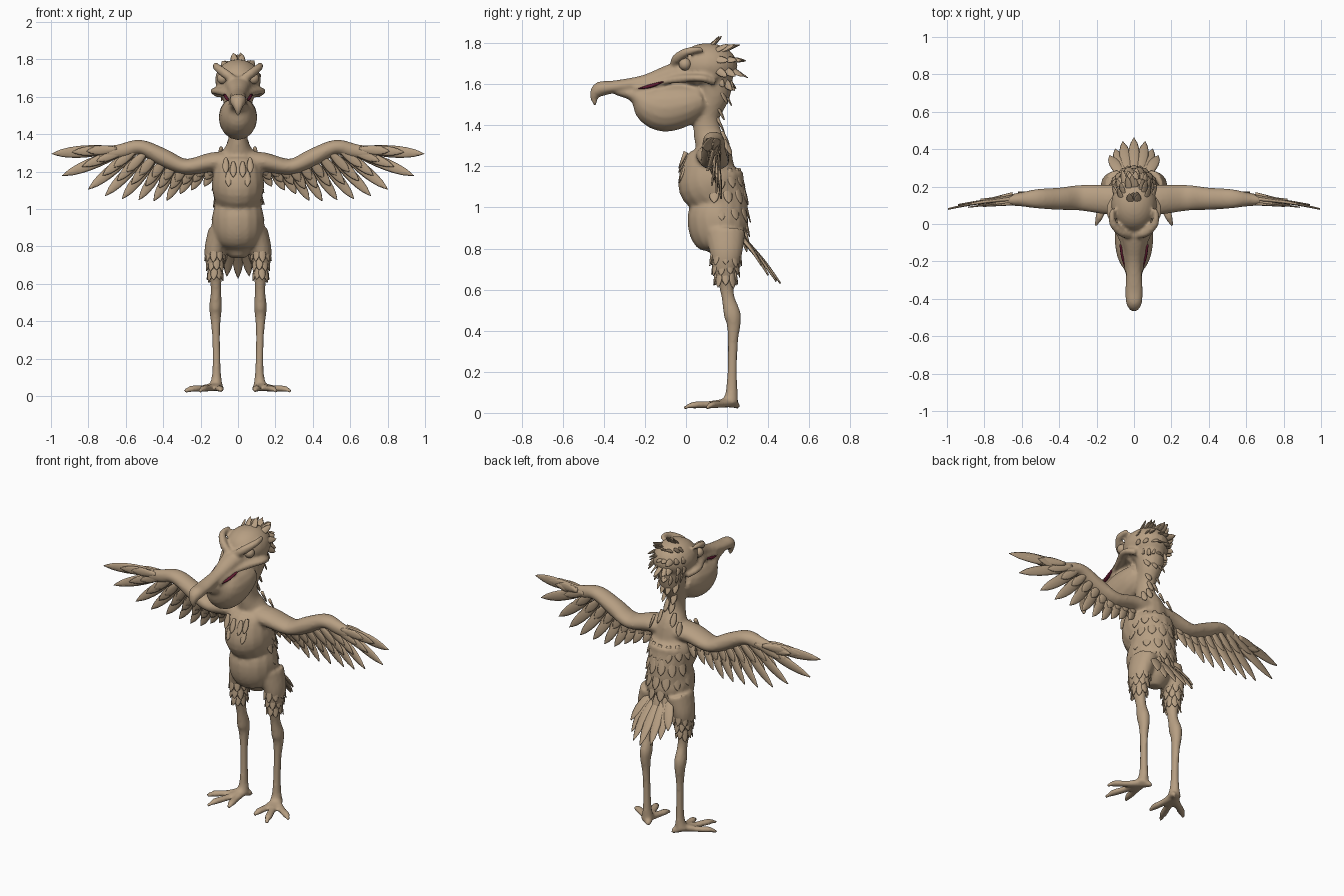
import bpy, bmesh, math, random
from mathutils import Vector, Matrix

random.seed(4)
cube = bpy.data.objects.get("Cube")
if cube:
    bpy.data.objects.remove(cube)

X, Y, Z = Vector((1, 0, 0)), Vector((0, 1, 0)), Vector((0, 0, 1))


def material(name, rgb):
    m = bpy.data.materials.new(name)
    m.use_nodes = True
    color = (*rgb, 1)
    m.diffuse_color = color
    m.node_tree.nodes["Principled BSDF"].inputs["Base Color"].default_value = color
    return m


tan = material("tan", (.47, .345, .225))
dark_red = material("dark red", (.12, .01, .03))


def finish(bm, name, mat=tan, mirror=False):
    bmesh.ops.recalc_face_normals(bm, faces=bm.faces[:])
    for f in bm.faces:
        f.smooth = True
    mesh = bpy.data.meshes.new(name)
    bm.to_mesh(mesh)
    bm.free()
    mesh.materials.append(mat)
    obj = bpy.data.objects.new(name, mesh)
    bpy.context.collection.objects.link(obj)
    if mirror:
        mod = obj.modifiers.new("mirror", "MIRROR")
        mod.use_mirror_merge = False
    return obj


def tube(bm, rows, side, n=16, steps=4):
    """Smooth loft through rows of x, y, z, radius along side, other radius."""
    rows = [Vector(r) for r in rows]
    path = []
    for i in range(len(rows) - 1):
        a, b = rows[i], rows[i + 1]
        before = rows[i - 1] if i else a
        after = rows[min(i + 2, len(rows) - 1)]
        for k in range(steps):
            t = k / steps
            path.append((b - before) * (t - 2 * t * t + t ** 3) / 2
                        + (after - a) * (t ** 3 - t * t) / 2
                        + a + (b - a) * (3 * t * t - 2 * t ** 3))
    path.append(rows[-1])
    points = [Vector(p[:3]) for p in path]
    rings = []
    for i, p in enumerate(path):
        along = (points[min(i + 1, len(path) - 1)] - points[max(i - 1, 0)]).normalized()
        u = (side - along * side.dot(along)).normalized()
        w = along.cross(u)
        ra, rb = max(p[3], .001), max(p[4], .001)
        rings.append([bm.verts.new(points[i] + u * ra * math.cos(q) + w * rb * math.sin(q))
                      for q in (math.tau * j / n for j in range(n))])
    for r, s in zip(rings, rings[1:]):
        for j in range(n):
            k = (j + 1) % n
            bm.faces.new((r[j], r[k], s[k], s[j]))
    bm.faces.new(rings[0])
    bm.faces.new(rings[-1])


def pair(bm, rows, side):
    for s in (1, -1):
        tube(bm, [(s * r[0], *r[1:]) for r in rows], side)


def blob(bm, center, radii):
    bmesh.ops.create_uvsphere(bm, u_segments=24, v_segments=16, radius=1,
                              matrix=Matrix.Translation(center) @ Matrix.Diagonal((*radii, 1)))


def feather(bm, base, tip, normal, width, thick=.009, bend=.0):
    base, tip = Vector(base), Vector(tip)
    along = tip - base
    side = along.cross(normal).normalized()
    rows = []
    for t, w in ((0, .5), (.3, .9), (.6, 1), (.85, .65), (1, .05)):
        p = base + along * t + Vector(normal) * bend * math.sin(math.pi * t)
        rows.append((*p, width * w, thick * (1 - .7 * t)))
    tube(bm, rows, side, n=8, steps=2)


# Body skin: torso and neck
bm = bmesh.new()
tube(bm, [(0, .18, .74, .04, .04), (0, .185, .80, .10, .09), (0, .165, .87, .135, .14),
          (0, .155, .95, .14, .148), (0, .165, 1.03, .125, .135), (0, .125, 1.12, .14, .165),
          (0, .115, 1.20, .13, .135), (0, .13, 1.28, .10, .09), (0, .105, 1.36, .055, .068),
          (0, .10, 1.45, .052, .065), (0, .135, 1.55, .075, .08), (0, .14, 1.64, .09, .09)], X)

# Head, brows and mouth corners
blob(bm, (0, .105, 1.69), (.122, .145, .11))
pair(bm, [(.02, -.06, 1.69, .02, .02), (.07, -.045, 1.725, .025, .022),
          (.115, .01, 1.76, .02, .02), (.115, .08, 1.77, .012, .012)], Z)
pair(bm, [(.10, .14, 1.61, .02, .02), (.125, .07, 1.63, .018, .025), (.085, -.03, 1.625, .02, .02),
          (.055, -.12, 1.61, .014, .014), (.038, -.25, 1.58, .012, .012)], Z)

# Hooked upper beak and throat pouch
tube(bm, [(0, .06, 1.64, .11, .06), (0, -.05, 1.655, .07, .05), (0, -.2, 1.61, .043, .036),
          (0, -.35, 1.587, .047, .031), (0, -.42, 1.575, .043, .037), (0, -.447, 1.54, .024, .022),
          (0, -.44, 1.495, .008, .008)], X)
tube(bm, [(0, .08, 1.53, .08, .07), (0, .01, 1.505, .1, .1), (0, -.1, 1.485, .102, .117),
          (0, -.18, 1.505, .087, .095), (0, -.25, 1.548, .05, .038), (0, -.34, 1.565, .035, .018)], X)

# Wing arms
pair(bm, [(.04, .13, 1.25, .085, .06), (.14, .13, 1.25, .08, .052), (.28, .14, 1.225, .07, .043),
          (.40, .135, 1.275, .06, .048), (.52, .135, 1.33, .052, .04), (.62, .13, 1.31, .035, .04),
          (.75, .12, 1.29, .018, .028)], Y)

# Legs
pair(bm, [(.09, .19, .88, .07, .10), (.122, .195, .78, .058, .08), (.125, .19, .70, .046, .06),
          (.12, .195, .63, .033, .038), (.118, .205, .56, .028, .032), (.12, .225, .48, .034, .042),
          (.12, .232, .43, .030, .034), (.118, .228, .34, .022, .025), (.115, .225, .2, .021, .024),
          (.115, .222, .1, .026, .03), (.118, .215, .045, .04, .04)], X)

# Toes
for x, y in ((.285, .10), (.205, -.01), (.09, .03), (.085, .255)):
    root, tip = Vector((.118, .21, .045)), Vector((x, y, .026))
    rows = []
    for t, lift, r in ((0, .006, .03), (.4, .004, .022), (.75, .008, .022), (.9, .004, .015), (1, -.004, .01)):
        p = root.lerp(tip, t)
        rows.append((p.x, p.y, p.z + lift, r, r * .8))
    pair(bm, rows, X + Y * .3)

body = finish(bm, "body")
remesh = body.modifiers.new("skin", "REMESH")
remesh.mode = "VOXEL"
remesh.voxel_size = .01
remesh.use_smooth_shade = True
relax = body.modifiers.new("relax", "SMOOTH")
relax.factor = .5
relax.iterations = 4

# Eyes
bm = bmesh.new()
blob(bm, (.083, -.005, 1.697), (.03, .03, .03))
finish(bm, "eyes", mirror=True)

# Mouth slits
bm = bmesh.new()
tube(bm, [(.044, -.23, 1.578, .003, .008), (.058, -.17, 1.592, .009, .012),
          (.07, -.11, 1.612, .003, .008)], Z)
finish(bm, "mouth_slits", dark_red, mirror=True)

# Wing feathers in three layers
tips = [(.995, 1.295), (.94, 1.178), (.80, 1.105), (.71, 1.07), (.62, 1.053), (.53, 1.048),
        (.45, 1.042), (.38, 1.045), (.31, 1.08), (.25, 1.1), (.18, 1.12)]
bm = bmesh.new()
for i, (x, z) in enumerate(tips):
    t = i / (len(tips) - 1)
    bx = .64 - .52 * t
    root = Vector((bx, .135, 1.23 + .09 * max(0, min(1, (bx - .28) / .25))))
    tip = Vector((x, .08 + .09 * min(1, t * 2.5), z))
    feather(bm, root, tip, Y, .032 - .008 * t, .014, .008)
    for reach, gap, width in ((.66, .018, .026), (.45, .032, .024)):
        for s in (1, -1):
            slide = X * (.02 * reach)
            feather(bm, root + Y * s * gap * .8 + slide, root.lerp(tip, reach) + Y * s * gap * .5 + slide,
                    Y, width, .010)
# Leading edge feathers at the hand
for x, z in ((.62, 1.345), (.72, 1.325), (.82, 1.305)):
    feather(bm, (x - .16, .135, z - .015), (x, .13, z), Y, .022, .018)
finish(bm, "wing_feathers", mirror=True)

# Tail feathers
bm = bmesh.new()
for x, y, z in ((0, .46, .63), (.06, .44, .64), (.10, .40, .67), (.13, .365, .72)):
    for s in (1, -1) if x else (1,):
        feather(bm, (s * x * .45, .24, .88), (s * x, y, z), Vector((s * x, .7, .6)), .03, .014, .012)
finish(bm, "tail_feathers")

# Back and flank feathers
bm = bmesh.new()
for row, z in enumerate((1.16, 1.08, 1.0, .93, .86)):
    for k in range(7):
        a = (k - 3 + .5 * (row % 2)) * .47
        out = Vector((math.sin(a), math.cos(a), 0))
        depth = .15 - .025 * max(0, (z - 1.05) / .1)
        p = Vector((out.x * .125, .148 + out.y * depth, z))
        length = random.uniform(.08, .11)
        feather(bm, p - out * .014 + Z * .03, p + out * .016 - Z * length * .7, out, .024, .009)
finish(bm, "back_feathers")

# Thigh feathers
bm = bmesh.new()
for row, z in enumerate((.80, .75, .70)):
    for k in range(9):
        a = math.tau * (k + .5 * (row % 2)) / 9
        out = Vector((math.cos(a), math.sin(a), 0))
        p = Vector((.122 + out.x * (.052 - row * .006), .193 + out.y * (.075 - row * .01), z))
        feather(bm, p - out * .012, p + out * .004 - Z * random.uniform(.07, .095), out, .019, .009)
finish(bm, "thigh_feathers", mirror=True)

# Ruffled head feathers over the crown and nape
bm = bmesh.new()
for row in range(5):
    pitch = math.radians(78 - 30 * row)
    count = 5 if row == 0 else 8
    for k in range(count):
        a = (k - (count - 1) / 2) * 2.5 / count + random.uniform(-.1, .1)
        out = Vector((math.sin(a) * math.cos(pitch), math.cos(a) * math.cos(pitch), math.sin(pitch)))
        p = Vector((out.x * .115, .105 + out.y * .135, 1.69 + out.z * .10))
        flow = (Y * .7 + Z * (.45 - .33 * row) + out * .35).normalized()
        feather(bm, p - flow * .035, p + flow * random.uniform(.045, .075), out, .019, .009)
finish(bm, "head_feathers")

# Nape and shoulder tufts
bm = bmesh.new()
for x, y, z in ((.02, .20, 1.53), (.06, .18, 1.54), (.035, .165, 1.46), (.02, .165, 1.40),
                (.05, .19, 1.33), (.10, .20, 1.29)):
    feather(bm, (x * .9, y - .015, z + .04), (x, y + .022, z - .035), Vector((x, .1, .03)), .018, .009)
# Breast tufts
for x, z in ((.025, 1.22), (.065, 1.24), (.05, 1.17)):
    feather(bm, (x, .0, z + .03), (x, -.035, z - .05), -Y, .018, .012)
finish(bm, "neck_tufts", mirror=True)
